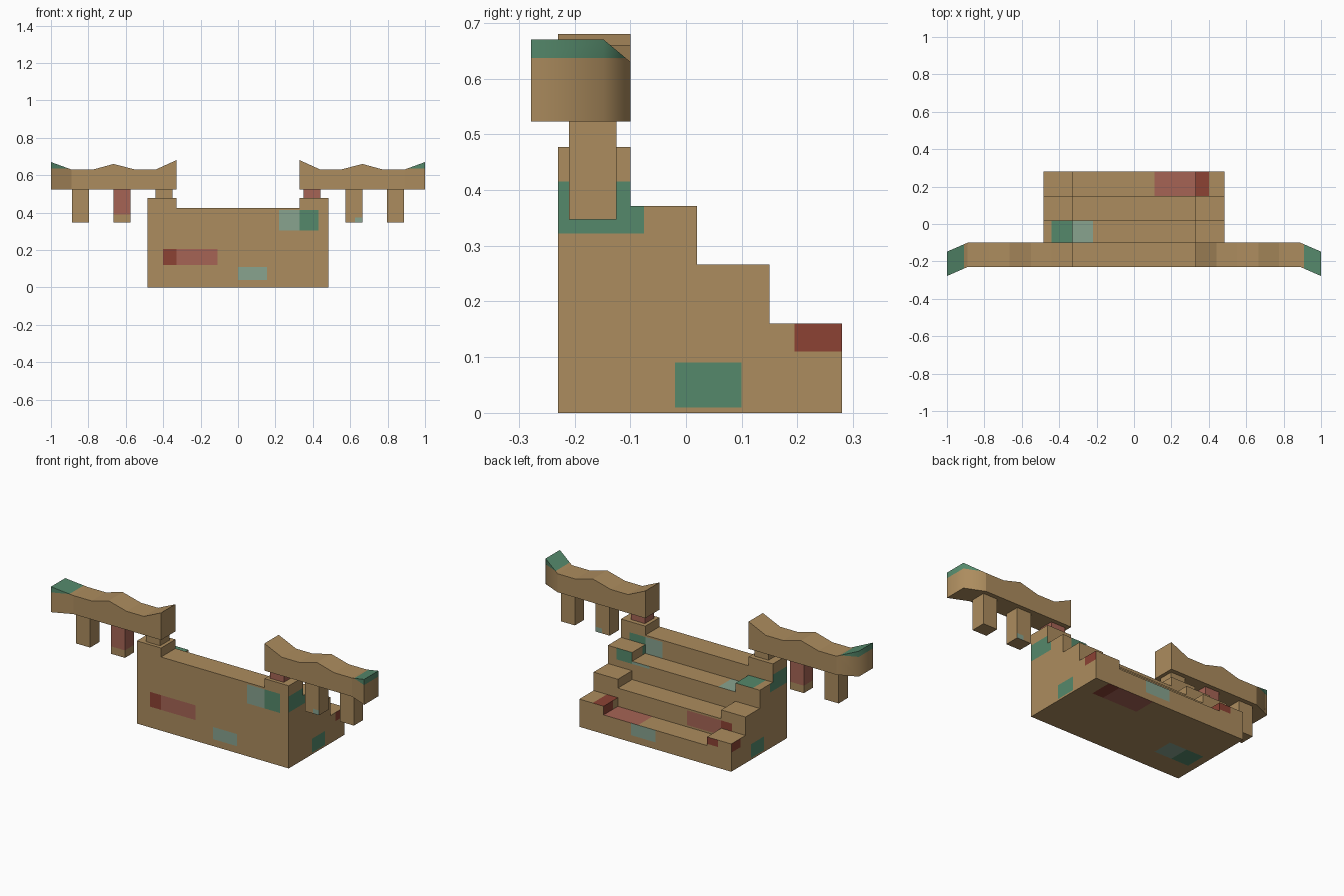
import bpy
import bmesh

cube = bpy.data.objects.get("Cube")
if cube:
    bpy.data.objects.remove(cube, do_unlink=True)


def srgb(*rgb):
    lin = [((c / 255 + 0.055) / 1.055) ** 2.4 for c in rgb]
    return (*lin, 1.0)


def material(name, colour):
    mat = bpy.data.materials.new(name)
    mat.use_nodes = True
    mat.diffuse_color = colour
    bsdf = mat.node_tree.nodes["Principled BSDF"]
    bsdf.inputs["Base Color"].default_value = colour
    bsdf.inputs["Roughness"].default_value = 0.9
    return mat


TAN, GREEN, PALE_GREEN, RED, PINK = range(5)
MATERIALS = [
    material("tan_stone", srgb(172, 140, 94)),
    material("green_paint", srgb(85, 137, 107)),
    material("pale_green_paint", srgb(136, 163, 143)),
    material("red_paint", srgb(140, 66, 52)),
    material("pink_paint", srgb(166, 100, 85)),
]

# Painted rectangles: facing axis, lower corner, upper corner, is_red
PATCHES = [
    (1, (-0.40, 0.12), (-0.11, 0.205), True),
    (1, (0.0, 0.04), (0.155, 0.11), False),
    (1, (0.22, 0.305), (0.43, 0.415), False),
    (2, (0.11, 0.15), (0.40, 0.28), True),
    (2, (-0.44, -0.10), (-0.22, 0.02), False),
    (0, (-0.23, 0.322), (-0.075, 0.415), False),
    (0, (-0.02, 0.01), (0.10, 0.09), False),
    (0, (0.195, 0.11), (0.28, 0.16), True),
]


def cut(bm, axis, value):
    normal = [0, 0, 0]
    normal[axis] = 1
    bmesh.ops.bisect_plane(bm, geom=bm.verts[:] + bm.edges[:] + bm.faces[:],
                           plane_co=[n * value for n in normal],
                           plane_no=normal, dist=0.0005)


def finish(bm, name):
    bmesh.ops.recalc_face_normals(bm, faces=bm.faces)
    mesh = bpy.data.meshes.new(name)
    bm.to_mesh(mesh)
    bm.free()
    for mat in MATERIALS:
        mesh.materials.append(mat)
    obj = bpy.data.objects.new(name, mesh)
    bpy.context.collection.objects.link(obj)
    return obj


def paint_patches(bm, pale):
    for axis, low, high, _ in PATCHES:
        u, v = [a for a in range(3) if a != axis]
        for corner in (low, high):
            cut(bm, u, corner[0])
            cut(bm, v, corner[1])
    bm.normal_update()
    for face in bm.faces:
        c = face.calc_center_median()
        for axis, low, high, is_red in PATCHES:
            u, v = [a for a in range(3) if a != axis]
            if (abs(face.normal[axis]) > 0.9 and low[0] < c[u] < high[0]
                    and low[1] < c[v] < high[1]):
                face.material_index = (RED if is_red else GREEN) + pale


STEP_Y = [0.28, 0.15, 0.02, -0.10, -0.23]


def steps(name, x0, x1, heights, pale=0):
    """Extrude a stepped side profile from x0 to x1."""
    profile = [(STEP_Y[-1], 0), (STEP_Y[0], 0)]
    for i, z in enumerate(heights):
        profile += [(STEP_Y[i], z), (STEP_Y[i + 1], z)]
    bm = bmesh.new()
    face = bm.faces.new([bm.verts.new((x0, y, z)) for y, z in profile])
    ext = bmesh.ops.extrude_face_region(bm, geom=[face])
    moved = [g for g in ext["geom"] if isinstance(g, bmesh.types.BMVert)]
    bmesh.ops.translate(bm, verts=moved, vec=(x1 - x0, 0, 0))
    if face.is_valid and len(face.edges) and all(len(e.link_faces) < 2 for e in face.edges):
        bm.faces.new(face.verts)
    bmesh.ops.recalc_face_normals(bm, faces=bm.faces)
    paint_patches(bm, pale)
    return finish(bm, name)


def post(name, x0, x1, z0, z1, rule):
    bm = bmesh.new()
    bmesh.ops.create_cube(bm, size=1)
    for v in bm.verts:
        v.co = ((x0, x1)[v.co.x > 0], (-0.21, -0.125)[v.co.y > 0],
                (z0, z1)[v.co.z > 0])
    cut(bm, 2, 0.375)
    cut(bm, 2, 0.39)
    cut(bm, 0, 0.625)
    for face in bm.faces:
        face.material_index = rule(face.calc_center_median())
    return finish(bm, name)


# Wavy rail: distance from centre, top height, forward bend
RAIL = [(0.33, 0.68, 0), (0.44, 0.63, 0), (0.55, 0.63, 0), (0.665, 0.66, 0),
        (0.775, 0.63, 0), (0.89, 0.63, 0), (1.0, 0.67, 0.048)]


def rail(name, side):
    bm = bmesh.new()
    rings = []
    for x, top, bend in RAIL:
        rings.append([bm.verts.new((side * x, y - bend, z)) for y, z in
                      ((-0.23, 0.523), (-0.10, 0.523), (-0.10, top), (-0.23, top))])
    for a, b in zip(rings, rings[1:]):
        for i in range(4):
            j = (i + 1) % 4
            bm.faces.new((a[i], a[j], b[j], b[i]))
    bm.faces.new(rings[0])
    bm.faces.new(rings[-1])
    bmesh.ops.recalc_face_normals(bm, faces=bm.faces)
    cut(bm, 2, 0.637)
    # Green tip, softly rounded on its outer rear corner
    for face in bm.faces:
        c = face.calc_center_median()
        if abs(c.x) > 0.89:
            if c.z > 0.637:
                face.material_index = GREEN
            face.smooth = abs(face.normal.z) < 0.2 and face.normal.y > -0.5
    return finish(bm, name)


# Staircase with raised side cheeks
steps("stair_treads", -0.33, 0.33, [0.11, 0.215, 0.32, 0.425], pale=1)
CHEEK = [0.16, 0.266, 0.371, 0.477]
steps("right_cheek", -0.485, -0.33, CHEEK)
steps("left_cheek", 0.33, 0.485, CHEEK)


# Posts and rails on both sides
def plain(c):
    return TAN


def pink(c):
    return PINK


def pink_top(c):
    return PINK if c.z > 0.39 else TAN


def green_foot(c):
    return PALE_GREEN if c.z < 0.375 and c.x > 0.625 and abs(c.y + 0.1675) > 0.01 else TAN


for word, side, inner, middle in (("right", -1, plain, pink_top),
                                  ("left", 1, pink, green_foot)):
    for part, near, far, base, rule in (("inner", 0.35, 0.44, 0.477, inner),
                                        ("middle", 0.575, 0.665, 0.347, middle),
                                        ("outer", 0.797, 0.887, 0.347, plain)):
        x0, x1 = sorted((side * near, side * far))
        post(f"{word}_{part}_post", x0, x1, base, 0.523, rule)
    rail(f"{word}_rail", side)
